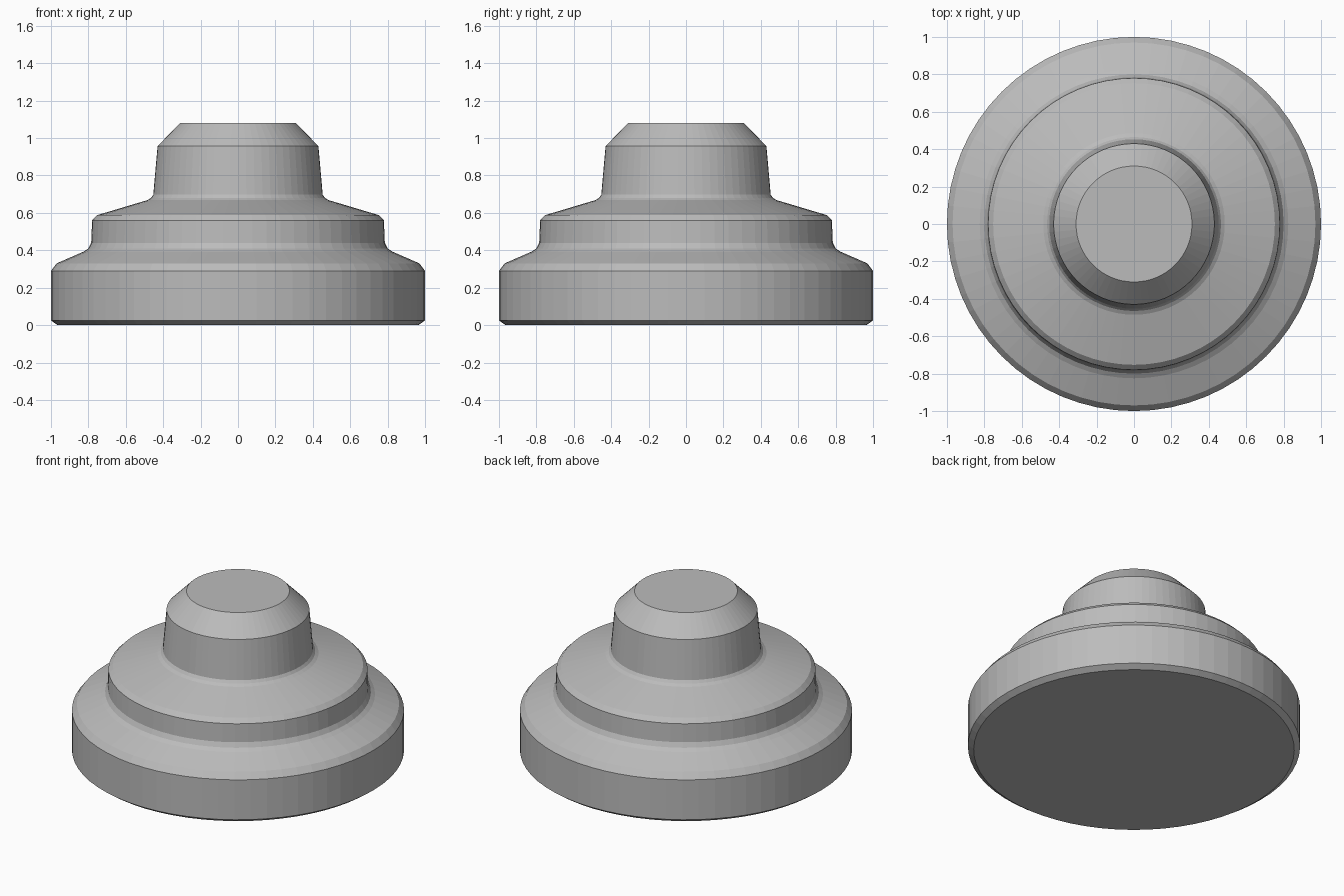
import bpy, bmesh, math

cube = bpy.data.objects.get("Cube")
if cube:
    bpy.data.objects.remove(cube)

SEGMENTS = 64

grey = bpy.data.materials.new("plain_grey")
grey.use_nodes = True
colour = (0.5, 0.5, 0.5, 1)
grey.diffuse_color = colour
grey.node_tree.nodes["Principled BSDF"].inputs["Base Color"].default_value = colour


def lathe(name, profile):
    """Revolve a (radius, height) profile and close both ends with flat caps."""
    bm = bmesh.new()
    rings = []
    for radius, height in profile:
        made = bmesh.ops.create_circle(bm, segments=SEGMENTS, radius=radius)
        for v in made["verts"]:
            v.co.z = height
        rings.append(made["verts"])
    for low, high in zip(rings, rings[1:]):
        for i in range(SEGMENTS):
            j = (i + 1) % SEGMENTS
            bm.faces.new((low[i], low[j], high[j], high[i]))
    bm.faces.new(rings[0])
    bm.faces.new(rings[-1])
    bmesh.ops.recalc_face_normals(bm, faces=bm.faces)
    mesh = bpy.data.meshes.new(name)
    bm.to_mesh(mesh)
    bm.free()
    mesh.materials.append(grey)
    obj = bpy.data.objects.new(name, mesh)
    bpy.context.collection.objects.link(obj)
    return obj


# Chamfered foot, sloped shoulder, middle step, sloped shoulder, tapered knob
foot = [(0.965, 0), (1, 0.025), (1, 0.29), (0.97, 0.33)]
middle_step = [(0.825, 0.393), (0.8, 0.41), (0.785, 0.44), (0.78, 0.56), (0.753, 0.588)]
knob = [(0.485, 0.668), (0.465, 0.68), (0.453, 0.697), (0.43, 0.957), (0.31, 1.08)]
lathe("stepped_knob", foot + middle_step + knob)
